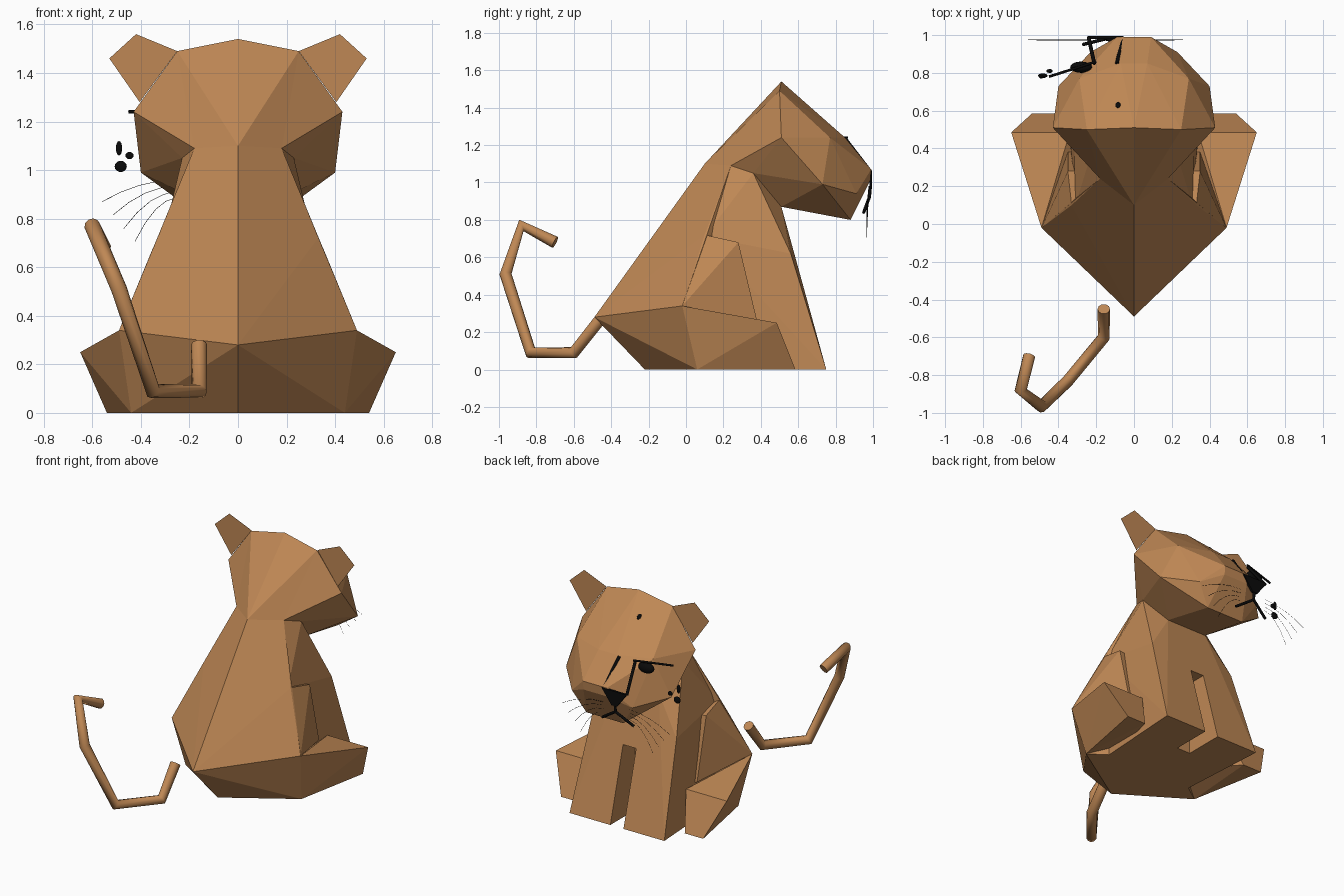
import bpy, bmesh

cube = bpy.data.objects.get("Cube")
if cube:
    bpy.data.objects.remove(cube, do_unlink=True)


def material(name, rgb):
    m = bpy.data.materials.new(name)
    m.use_nodes = True
    m.diffuse_color = (*rgb, 1)
    m.node_tree.nodes["Principled BSDF"].inputs["Base Color"].default_value = (*rgb, 1)
    return m


FUR = material("tan_fur", (0.52, 0.245, 0.09))
INK = material("black_ink", (0.003, 0.003, 0.003))


def mirrored(points):
    return points + [(-x, y, z) for x, y, z in points if x]


def hull(name, points, mat=FUR):
    """Faceted solid wrapped around a few corner points."""
    bm = bmesh.new()
    for p in points:
        bm.verts.new(p)
    bmesh.ops.convex_hull(bm, input=bm.verts)
    loose = [v for v in bm.verts if not v.link_faces]
    bmesh.ops.delete(bm, geom=loose, context='VERTS')
    bmesh.ops.dissolve_limit(bm, angle_limit=0.02, verts=bm.verts, edges=bm.edges)
    bmesh.ops.recalc_face_normals(bm, faces=bm.faces)
    me = bpy.data.meshes.new(name)
    bm.to_mesh(me)
    bm.free()
    me.materials.append(mat)
    ob = bpy.data.objects.new(name, me)
    bpy.context.collection.objects.link(ob)
    return ob


def tube(name, points, radius, mat=INK, sides=2):
    """Round rod along a bent path."""
    cu = bpy.data.curves.new(name, 'CURVE')
    cu.dimensions = '3D'
    cu.bevel_depth = radius
    cu.bevel_resolution = sides
    cu.use_fill_caps = True
    sp = cu.splines.new('POLY')
    sp.points.add(len(points) - 1)
    for q, p in zip(sp.points, points):
        q.co = (*p, 1)
    cu.materials.append(mat)
    ob = bpy.data.objects.new(name, cu)
    bpy.context.collection.objects.link(ob)
    return ob


def spot(name, centre, size, tilt=0):
    bpy.ops.mesh.primitive_uv_sphere_add(segments=16, ring_count=8, radius=1,
                                         location=centre, rotation=(tilt, 0, 0))
    ob = bpy.context.object
    ob.name = name
    ob.scale = size
    ob.data.materials.append(INK)
    bpy.ops.object.shade_smooth()


# Sloping back and rump
hull("back", mirrored([
    (0, -0.49, 0.28), (0, 0.1, 1.1), (0.18, 0.24, 1.09), (0.33, 0.1, 0.72),
    (0.49, -0.02, 0.34), (0, -0.22, 0), (0.44, 0.06, 0), (0.1, 0.3, 0)]))

# Raised nape running up to the crown
hull("nape", mirrored([
    (0, 0.1, 1.1), (0.18, 0.24, 1.09), (0.25, 0.5, 1.49), (0, 0.51, 1.54),
    (0.2, 0.36, 1.05)]))

# Chest and front legs
chest = hull("chest_and_front_legs", mirrored([
    (0.18, 0.24, 1.09), (0.23, 0.36, 1.05), (0.15, 0.51, 0.87), (0.32, 0.56, 0.62),
    (0.36, 0.75, 0), (0.31, 0.1, 0.71), (0.32, 0.1, 0)]))

# Slot between the front legs
slot = hull("leg_slot_cutter", mirrored([
    (0.05, y, z) for y in (0.48, 0.9) for z in (-0.1, 0.5)]))
slot.hide_render = True
slot.hide_viewport = True
cut = chest.modifiers.new("leg_slot", 'BOOLEAN')
cut.operation = 'DIFFERENCE'
cut.solver = 'EXACT'
cut.object = slot

# Head with cheeks, brow, muzzle and chin
hull("head", mirrored([
    (0, 0.51, 1.54), (0.25, 0.5, 1.49), (0.43, 0.51, 1.24),
    (0.18, 0.24, 1.09), (0.23, 0.36, 1.05), (0.4, 0.73, 0.99), (0.15, 0.51, 0.87),
    (0.29, 0.77, 1.24), (0.07, 0.85, 1.24), (0.23, 0.91, 0.94),
    (0.09, 0.99, 1.07), (0.09, 0.985, 1.01), (0.14, 0.88, 0.8)]))

# Thighs, haunches and flat ears on both sides
for side, s in (("left", 1), ("right", -1)):
    parts = {
        "thigh": [(0.49, -0.02, 0.34), (0.33, 0.1, 0.72), (0.35, 0.28, 0.68),
                  (0.35, 0.38, 0.26), (0.2, 0.1, 0.5), (0.2, 0.28, 0.65), (0.2, 0.38, 0.2)],
        "haunch": [(0.49, -0.02, 0.34), (0.44, 0.06, 0), (0.54, 0.585, 0),
                   (0.65, 0.485, 0.25), (0.4, 0.585, 0), (0.34, 0.485, 0.25), (0.2, 0.1, 0.1)],
        "ear": [(x, y, z) for y in (0.505, 0.506) for x, z in
                ((0.25, 1.49), (0.42, 1.56), (0.53, 1.46), (0.405, 1.28))],
    }
    for part, pts in parts.items():
        hull(f"{side}_{part}", [(s * x, y, z) for x, y, z in pts])

# Bent tail
tube("tail", [(-0.16, -0.45, 0.28), (-0.16, -0.6, 0.09), (-0.35, -0.83, 0.09),
              (-0.49, -0.965, 0.51), (-0.6, -0.88, 0.77), (-0.555, -0.7, 0.68)],
     0.033, FUR, 3)

# Nose, muzzle and mouth lines, set off to one side
MID = -0.15
hull("nose", [(MID + x, y, z) for y in (0.98, 0.995) for x, z in
              ((-0.095, 1.065), (0.095, 1.065), (0.02, 0.965), (-0.02, 0.965))], INK)
for side, s in (("left", 1), ("right", -1)):
    tube(f"{side}_muzzle_line", [(MID + s * 0.09, 0.985, 1.06), (MID + s * 0.06, 0.85, 1.235)], 0.01)
    tube(f"{side}_mouth_line", [(MID, 0.98, 0.92), (MID + s * 0.12, 0.95, 0.84)], 0.009)
    # Fine curved whiskers
    for i in range(4):
        reach, drop = 0.41 - 0.045 * i, 0.09 + 0.03 * i
        path = [(MID + s * (0.1 + (reach - 0.1) * t), 0.975 - 0.003 * i,
                 0.96 - 0.025 * i - drop * t * t) for t in (0, 0.25, 0.5, 0.75, 1)]
        tube(f"{side}_whisker_{i + 1}", path, 0.001, sides=0)
tube("mouth_centre_line", [(MID, 0.985, 0.98), (MID, 0.98, 0.92)], 0.009)
tube("brow_line", [(-0.2, 0.86, 1.24), (-0.45, 0.78, 1.24)], 0.007)

# Eye, forehead dot and cheek spots
spot("eye", (-0.28, 0.83, 1.2), (0.058, 0.03, 0.036))
spot("forehead_dot", (-0.085, 0.63, 1.422), (0.014, 0.02, 0.006), -0.71)
spot("cheek_spot_top", (-0.49, 0.78, 1.09), (0.013, 0.01, 0.03))
spot("cheek_spot_inner", (-0.447, 0.81, 1.06), (0.017, 0.01, 0.015))
spot("cheek_spot_low", (-0.483, 0.785, 1.015), (0.025, 0.012, 0.023))
